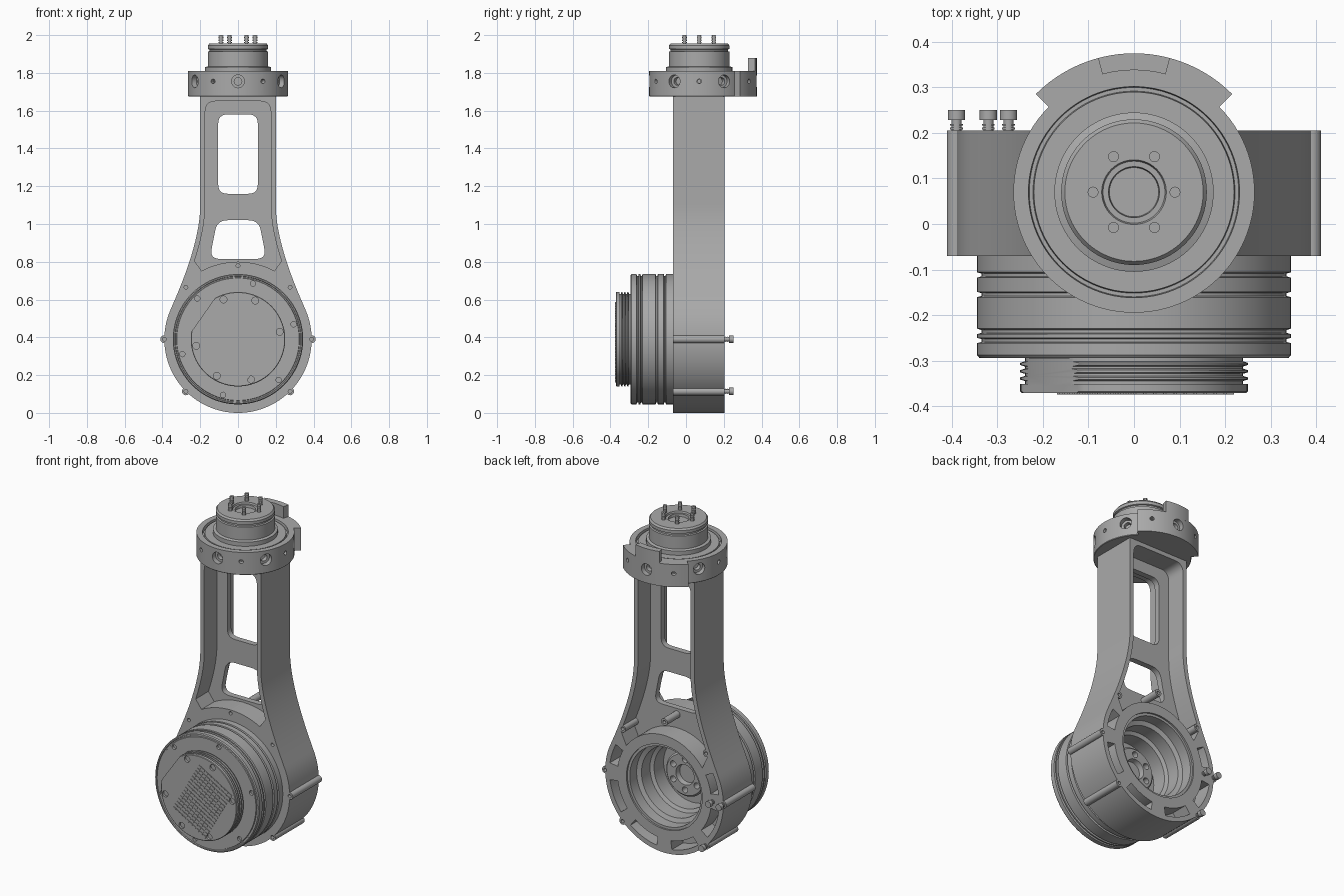
import bpy, bmesh
from math import sin, cos, pi, radians
from mathutils import Vector, Matrix

cube = bpy.data.objects.get("Cube")
if cube:
    bpy.data.objects.remove(cube, do_unlink=True)

metal = bpy.data.materials.new("satin grey metal")
metal.use_nodes = True
GREY = (0.4, 0.4, 0.4, 1)
metal.diffuse_color = GREY
metal.node_tree.nodes["Principled BSDF"].inputs["Base Color"].default_value = GREY

HUB_Z = 0.39          # height of the lower joint axis
TOP_Y = 0.07          # depth of the upper joint axis
FRONT, BACK = -0.07, 0.205


def finish(name, bm):
    bmesh.ops.recalc_face_normals(bm, faces=bm.faces)
    me = bpy.data.meshes.new(name)
    bm.to_mesh(me)
    bm.free()
    me.materials.append(metal)
    ob = bpy.data.objects.new(name, me)
    bpy.context.scene.collection.objects.link(ob)
    return ob


def lathe(name, profile, axis, closed=False):
    """Turn (radius, height) points about the lower (y) or upper (z) joint axis."""
    bm = bmesh.new()
    vs = [bm.verts.new((r, 0, h)) for r, h in profile]
    pairs = list(zip(vs, vs[1:])) + ([(vs[-1], vs[0])] if closed else [])
    edges = [bm.edges.new(p) for p in pairs]
    bmesh.ops.spin(bm, geom=vs + edges, cent=(0, 0, 0), axis=(0, 0, 1),
                   angle=2 * pi, steps=96, use_merge=True)
    bmesh.ops.remove_doubles(bm, verts=bm.verts, dist=1e-5)
    if axis == 'y':
        place = Matrix.Translation((0, 0, HUB_Z)) @ Matrix.Rotation(-pi / 2, 4, 'X')
    else:
        place = Matrix.Translation((0, TOP_Y, 0))
    bm.transform(place)
    return finish(name, bm)


def prism(name, pts, lo, hi, axis='y'):
    bm = bmesh.new()
    put = (lambda a, b: (a, lo, b)) if axis == 'y' else (lambda a, b: (a, b, lo))
    face = bm.faces.new([bm.verts.new(put(*p)) for p in pts])
    ext = bmesh.ops.extrude_face_region(bm, geom=[face])["geom"]
    step = (0, hi - lo, 0) if axis == 'y' else (0, 0, hi - lo)
    bmesh.ops.translate(bm, vec=step, verts=[g for g in ext if isinstance(g, bmesh.types.BMVert)])
    return finish(name, bm)


def rods(name, items, sides=24):
    """Cylinders given as (start, end, radius)."""
    bm = bmesh.new()
    for a, b, r in items:
        a, b = Vector(a), Vector(b)
        turn = (b - a).to_track_quat('Z', 'Y').to_matrix().to_4x4()
        bmesh.ops.create_cone(bm, cap_ends=True, segments=sides, radius1=r, radius2=r,
                              depth=(b - a).length,
                              matrix=Matrix.Translation((a + b) / 2) @ turn)
    return finish(name, bm)


def cut(targets, cutter):
    for ob in targets:
        mod = ob.modifiers.new("cut", 'BOOLEAN')
        mod.operation, mod.solver, mod.object = 'DIFFERENCE', 'EXACT', cutter
        bpy.context.view_layer.objects.active = ob
        bpy.ops.object.modifier_apply(modifier=mod.name)
    bpy.data.objects.remove(cutter, do_unlink=True)


def arc(r, a0, a1, n, cx=0, cy=HUB_Z):
    angles = [radians(a0 + (a1 - a0) * i / n) for i in range(n + 1)]
    return [(cx + r * cos(a), cy + r * sin(a)) for a in angles]


def bezier(a, b, c, n):
    a, b, c = Vector(a), Vector(b), Vector(c)
    return [tuple(a * (1 - t) ** 2 + b * 2 * t * (1 - t) + c * t * t)
            for t in (i / n for i in range(n + 1))]


def rounded(pts, r):
    out = []
    for i, p in enumerate(pts):
        p, prev, nxt = Vector(p), Vector(pts[i - 1]), Vector(pts[(i + 1) % len(pts)])
        out += bezier(p + (prev - p).normalized() * r, p, p + (nxt - p).normalized() * r, 6)
    return out


def mirrored(half):
    return half + [(-x, z) for x, z in reversed(half) if abs(x) > 1e-5]


def sector(r0, r1, a0, a1, cy=HUB_Z):
    return arc(r1, a0, a1, 24, cy=cy) + arc(r0, a1, a0, 24, cy=cy)


def on_hub(r, deg, y):
    return (r * cos(radians(deg)), y, HUB_Z + r * sin(radians(deg)))


def on_top(r, deg, z):
    return (r * cos(radians(deg)), TOP_Y + r * sin(radians(deg)), z)


# Arm: round base flaring into a straight column
flare = bezier((0.356, 0.55), (0.2, 0.896), (0.2, 1.1), 20)
arm = prism("arm", mirrored(arc(0.39, -90, 24, 40) + flare[1:] + [(0.2, 1.68)]), FRONT, BACK)

# Pockets on both faces leave a thin web between the side walls
for low, radius, start, y0, y1 in ((0.8, 0.41, 62, -0.1, 0.05), (0.62, 0.31, 36, 0.085, 0.25)):
    side = [(x - 0.026, z) for x, z in flare if z > low]
    top = bezier((0.174, 1.59), (0.174, 1.65), (0.12, 1.65), 6)
    cut([arm], prism("pocket_cutter", mirrored(arc(radius, 90, start, 16) + side + top), y0, y1))

# Windows through the web
cut([arm], prism("window_cutter", rounded(
    [(-0.105, 1.16), (0.105, 1.16), (0.105, 1.58), (-0.105, 1.58)], 0.05), -0.1, 0.25))
cut([arm], prism("lower_window_cutter", rounded(
    [(-0.15, 0.815), (0.15, 0.815), (0.11, 1.02), (-0.11, 1.02)], 0.055), -0.1, 0.25))

# Rear bore and the curved slots around it
cut([arm], rods("bore_cutter", [((0, -0.1, HUB_Z), (0, 0.25, HUB_Z), 0.25)], 96))
for a0, a1 in ((8, 28), (152, 172), (188, 218), (232, 262), (278, 308), (322, 352)):
    cut([arm], prism("slot_cutter", sector(0.31, 0.362, a0, a1), 0.1, 0.25))

# Screw bosses on the rim of the base
boss_angles = (0, 45, 90, 135, 180, 225, 315)
bosses = rods("rim_bosses", [(on_hub(0.39, a, FRONT), on_hub(0.39, a, BACK), 0.021)
                             for a in boss_angles])
cut([arm, bosses], rods("boss_hole_cutter", [
    (on_hub(0.39, a, y), on_hub(0.39, a, y + 0.06), 0.01)
    for a in boss_angles for y in (FRONT - 0.03, BACK - 0.03)], 16))

# Rear screws
screw_spots = [on_hub(0.39, 180, BACK), on_hub(0.32, 180, BACK), on_hub(0.39, 225, BACK)]
screws = []
for x, y, z in screw_spots:
    screws += [((x, y - 0.03, z), (x, y + 0.025, z), 0.011), ((x, y + 0.023, z), (x, y + 0.046, z), 0.019)]
    screws += [((x, y + k, z), (x, y + k + 0.004, z), 0.014) for k in (0.003, 0.011)]
rods("rear_screws", screws)

# Stepped liner and inner hub seen through the rear bore
lathe("bore_liner", [(0.27, 0.195), (0.235, 0.195), (0.235, 0.13), (0.21, 0.12), (0.21, 0.04),
                     (0.19, 0.03), (0.19, -0.06), (0.27, -0.06)], 'y', True)
inner = lathe("inner_hub", [(0, -0.08), (0.13, -0.08), (0.13, 0), (0.12, 0.01), (0.06, 0.01),
                            (0.055, -0.02), (0, -0.02)], 'y')
cut([inner], rods("inner_hole_cutter", [(on_hub(0.09, a, -0.03), on_hub(0.09, a, 0.05), 0.018)
                                        for a in range(30, 390, 60)]))

# Motor housing with ring grooves
housing = [(0, -0.065), (0.345, -0.065)]
for g in (-0.112, -0.155, -0.236, -0.256):
    housing += [(0.345, g + 0.006), (0.335, g + 0.003), (0.335, g - 0.003), (0.345, g - 0.006)]
housing += [(0.345, -0.288), (0.34, -0.294), (0.334, -0.294), (0.332, -0.288),
            (0.326, -0.288), (0.324, -0.294), (0, -0.294)]
motor = lathe("motor_housing", housing, 'y')
cut([motor], rods("face_hole_cutter", [(on_hub(0.305, a, -0.31), on_hub(0.305, a, -0.28), 0.014)
                                       for a in range(15, 375, 60)]))

# Ribbed neck and end cover, with one flat side
neck = [(0, -0.28), (0.24, -0.28)]
for g in (-0.302, -0.318, -0.334):
    neck += [(0.24, g), (0.25, g - 0.003), (0.25, g - 0.008), (0.24, g - 0.011)]
neck = lathe("cover_neck", neck + [(0.24, -0.355), (0, -0.355)], 'y')
cover = lathe("end_cover", [(0, -0.352), (0.25, -0.352), (0.25, -0.368), (0.247, -0.371), (0, -0.371)], 'y')
out, along = Vector((cos(radians(145)), sin(radians(145)))), Vector((-sin(radians(145)), cos(radians(145))))
mid = Vector((0, HUB_Z))
flat = [mid + out * d + along * s for d, s in ((0.225, -0.2), (0.225, 0.2), (0.4, 0.2), (0.4, -0.2))]
cut([neck, cover], prism("flat_cutter", flat, -0.4, -0.2955))
cut([cover], rods("notch_cutter", [(on_hub(r, a, -0.4), on_hub(r, a, -0.358), 0.018)
                                   for a in (10, 66, 110, 189, 240, 288) for r in (0.224,)]))

# Grid of small fins on the cover
bm = bmesh.new()
tilt = Matrix.Translation((0.025, -0.372, HUB_Z - 0.015)) @ Matrix.Rotation(radians(-60), 4, 'Y')
for i in range(16):
    for j in range(10):
        spot = Matrix.Translation(((i - 7.5) * 0.0225, 0, (j - 4.5) * 0.0255))
        bmesh.ops.create_cube(bm, size=1, matrix=tilt @ spot @ Matrix.Diagonal((0.011, 0.006, 0.019, 1)))
finish("cover_fins", bm)

# Clamp ring on top of the column, with raised rear guard and tab
ring = lathe("clamp_ring", [(0, 1.675), (0.262, 1.675), (0.265, 1.678), (0.265, 1.81), (0.232, 1.81),
                            (0.23, 1.79), (0.222, 1.79), (0.22, 1.805), (0, 1.805)], 'z')
guard = prism("rear_guard", sector(0.25, 0.305, 45, 135, TOP_Y), 1.675, 1.81, 'z')
prism("rear_tab", sector(0.268, 0.305, 75, 105, TOP_Y), 1.8, 1.88, 'z')
for depth, big, small in ((0.03, 0.034, 0.012), (0.055, 0.02, 0.008)):
    holes = []
    for a in range(0, 360, 30):
        edge = 0.305 if 45 < a < 135 else 0.265
        holes.append((on_top(edge - depth, a, 1.755), on_top(edge + 0.05, a, 1.755),
                      big if a % 60 else small))
    cut([ring, guard], rods("radial_hole_cutter", holes))

# Output hub with a ring of studs
lathe("output_hub", [(0, 1.79), (0.175, 1.79), (0.175, 1.83), (0.16, 1.835), (0.16, 1.912),
                     (0.152, 1.915), (0.152, 1.924), (0.16, 1.927), (0.16, 1.945), (0.152, 1.955),
                     (0.071, 1.955), (0.068, 1.945), (0.056, 1.945), (0.054, 1.93), (0, 1.93)], 'z')
studs = []
for a in range(0, 360, 60):
    studs.append((on_top(0.09, a, 1.94), on_top(0.09, a, 2.0), 0.009))
    studs += [(on_top(0.09, a, z), on_top(0.09, a, z + 0.006), 0.012) for z in (1.957, 1.97, 1.983, 1.993)]
rods("hub_studs", studs, 16)

# Smooth curved walls, keep edges crisp
for ob in bpy.context.scene.objects:
    ob.select_set(ob.type == 'MESH')
bpy.context.view_layer.objects.active = arm
bpy.ops.object.shade_smooth_by_angle(angle=radians(30))
